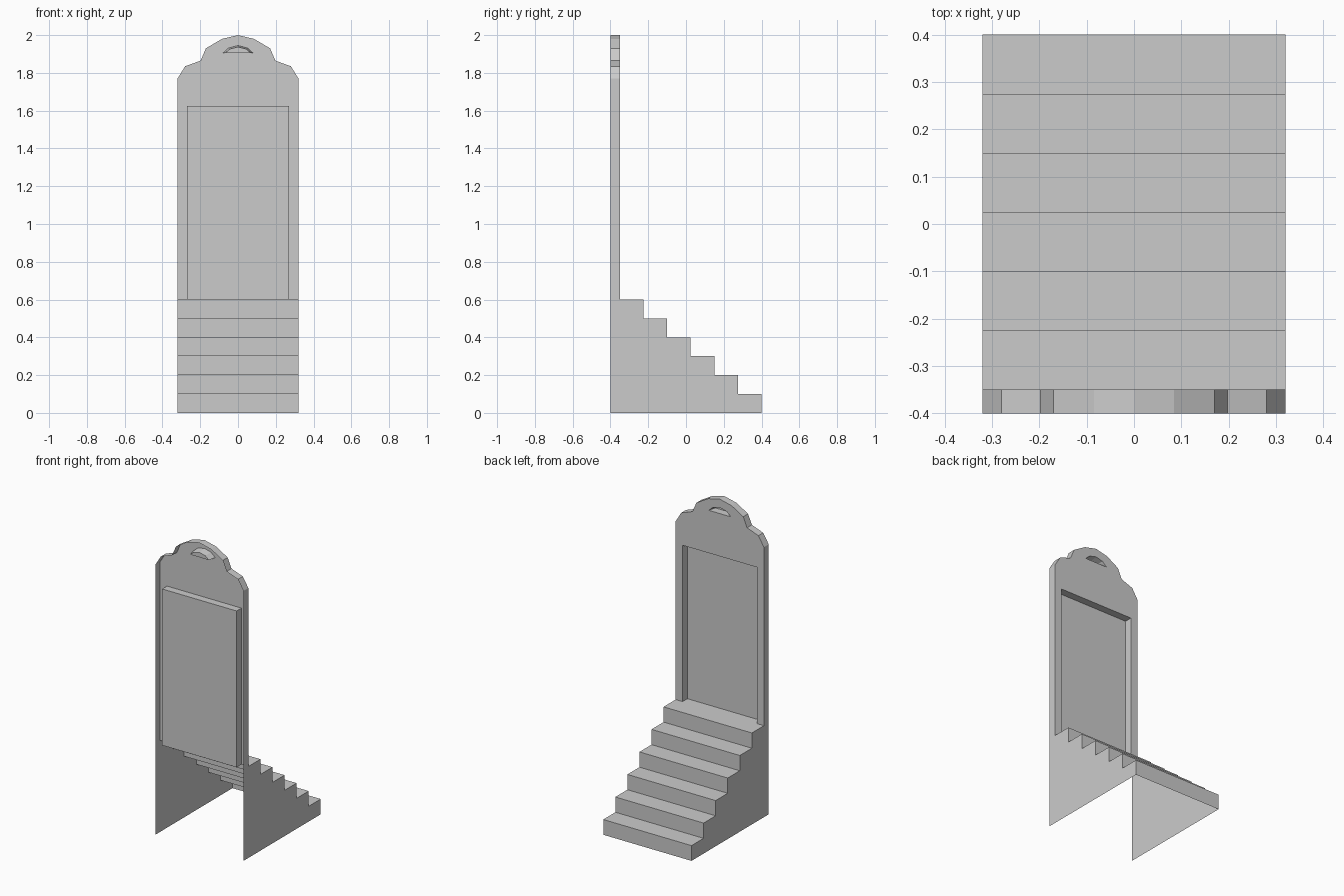
import bpy
import bmesh

if "Cube" in bpy.data.objects:
    bpy.data.objects.remove(bpy.data.objects["Cube"], do_unlink=True)

GREY = (0.6, 0.6, 0.6, 1.0)
mat = bpy.data.materials.new("plain grey")
mat.use_nodes = True
mat.diffuse_color = GREY
mat.node_tree.nodes["Principled BSDF"].inputs["Base Color"].default_value = GREY

HALF = 0.32           # half width of the whole model
FRONT, WALL = -0.40, -0.35
STEPS, RISE, RUN = 6, 0.1, 0.125
LANDING = STEPS * RISE


def finish(bm, name):
    bmesh.ops.remove_doubles(bm, verts=bm.verts, dist=0.0001)
    bmesh.ops.recalc_face_normals(bm, faces=bm.faces)
    mesh = bpy.data.meshes.new(name)
    bm.to_mesh(mesh)
    bm.free()
    mesh.materials.append(mat)
    obj = bpy.data.objects.new(name, mesh)
    bpy.context.collection.objects.link(obj)
    return obj


def mirrored(half):
    """Path from -x to +x out of its -x half, whose last point is on the axis."""
    return half + [(-x, z) for x, z in reversed(half[:-1])]


def face(bm, points):
    return bm.faces.new([bm.verts.new(p) for p in points])


def strip(bm, start, end):
    """Quads between two open or closed paths of equal length."""
    for i in range(len(start) - 1):
        face(bm, (start[i], start[i + 1], end[i + 1], end[i]))


def at(path, y):
    return [(x, y, z) for x, z in path]


# Stair profile in (y, z), from the foot of the lowest riser to the landing
profile = [(0.4, 0.0)]
for i in range(STEPS):
    y = 0.4 - i * RUN
    profile.append((y, (i + 1) * RISE))
    profile.append((WALL if i == STEPS - 1 else y - RUN, (i + 1) * RISE))

# Treads and risers, open underneath
bm = bmesh.new()
strip(bm, [(-HALF, y, z) for y, z in profile], [(HALF, y, z) for y, z in profile])
finish(bm, "stair_treads")

# Thin stair side walls
for side, name in ((-1, "right_stair_side"), (1, "left_stair_side")):
    bm = bmesh.new()
    outline = profile + [(FRONT, LANDING), (FRONT, 0.0)]
    face(bm, [(side * HALF, y, z) for y, z in outline])
    finish(bm, name)

# Scalloped crest, door recess and arched handle recess, as (x, z) paths
crest = mirrored([(-HALF, LANDING), (-HALF, 1.77), (-0.28, 1.835), (-0.198, 1.865),
                  (-0.17, 1.93), (-0.085, 1.98), (0, 2.0)])
door = mirrored([(-0.27, LANDING), (-0.27, 1.625), (0, 1.625)])
arch = mirrored([(-0.08, 1.905), (-0.05, 1.932), (0, 1.945)])
arch_inner = [(x * 0.85, 1.905 + (z - 1.905) * 0.8) for x, z in arch]

# Wall sheet with the two openings
bm = bmesh.new()
for loop in (crest + door[::-1], arch):
    verts = [bm.verts.new(p) for p in at(loop, WALL)]
    for a, b in zip(verts, verts[1:] + verts[:1]):
        bm.edges.new((a, b))
bmesh.ops.triangle_fill(bm, edges=bm.edges[:], use_beauty=True)
bmesh.ops.dissolve_limit(bm, angle_limit=0.01, verts=bm.verts, edges=bm.edges)
finish(bm, "back_wall")

# Rim around the wall, open towards the front
bm = bmesh.new()
strip(bm, at(crest, WALL), at(crest, FRONT))
finish(bm, "wall_rim")

# Recessed pockets: sides plus a closing panel
for name, outer, inner in (("door_recess", door, door),
                           ("handle_recess", arch, arch_inner)):
    bm = bmesh.new()
    strip(bm, at(outer + outer[:1], WALL), at(inner + inner[:1], FRONT))
    face(bm, at(inner, FRONT))
    finish(bm, name)
